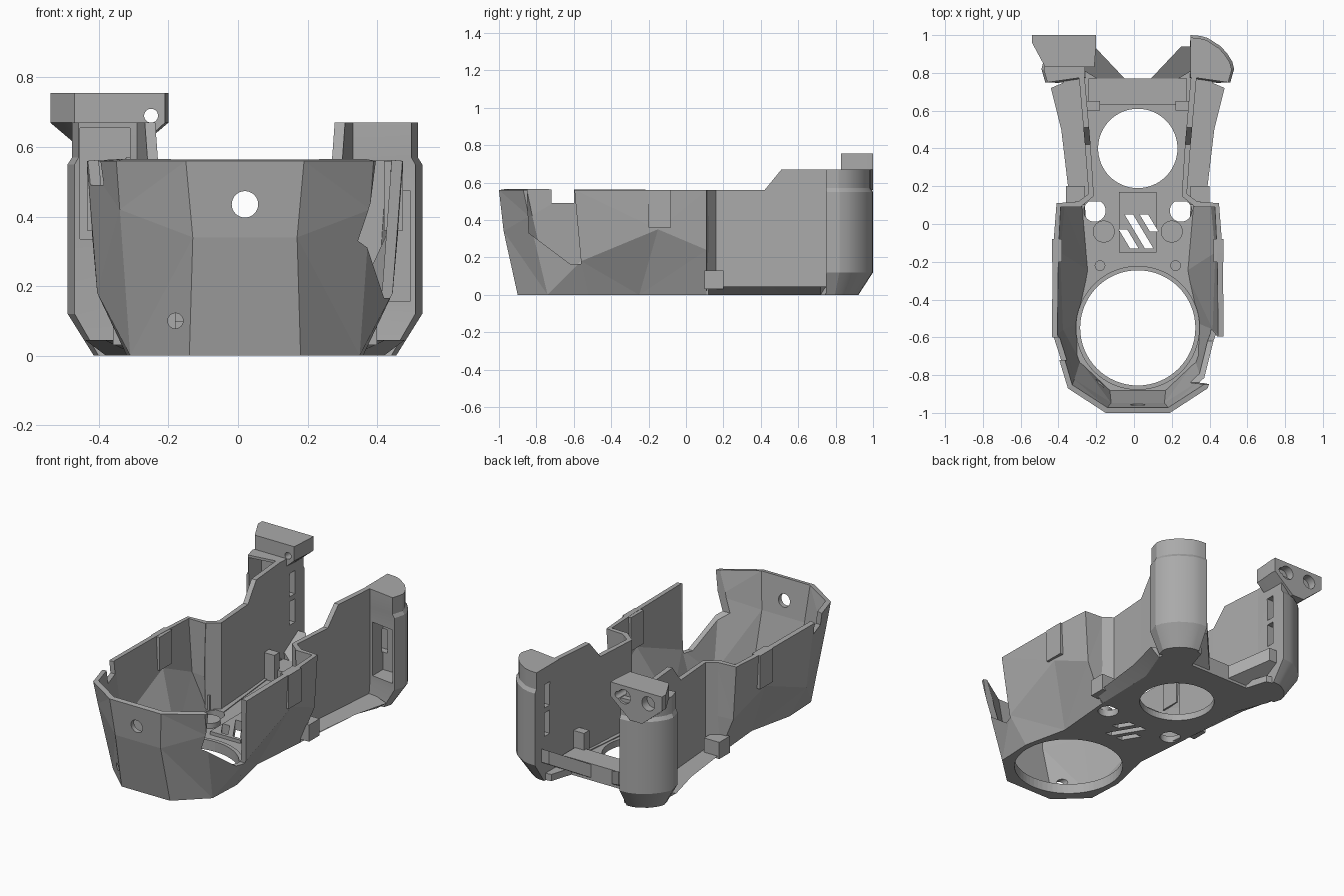
import bpy, bmesh, math
from mathutils import Vector

if "Cube" in bpy.data.objects:
    bpy.data.objects.remove(bpy.data.objects["Cube"])

AXIS = 0.02          # the shell's own centre line
WALL = 0.03
SIDES = (("left", 1), ("right", -1))

grey = bpy.data.materials.new("plain_grey")
grey.use_nodes = True
grey.diffuse_color = (0.4, 0.4, 0.4, 1)
grey.node_tree.nodes["Principled BSDF"].inputs["Base Color"].default_value = grey.diffuse_color


def finish(name, bm, fix_normals=True):
    if fix_normals:
        bmesh.ops.recalc_face_normals(bm, faces=bm.faces)
    mesh = bpy.data.meshes.new(name)
    bm.to_mesh(mesh)
    bm.free()
    mesh.materials.append(grey)
    obj = bpy.data.objects.new(name, mesh)
    bpy.context.collection.objects.link(obj)
    return obj


def loft(name, rings):
    """Closed solid through rings of equal length."""
    bm = bmesh.new()
    rows = [[bm.verts.new(p) for p in ring] for ring in rings]
    n = len(rows[0])
    for low, high in zip(rows, rows[1:]):
        for i in range(n):
            j = (i + 1) % n
            bm.faces.new((low[i], low[j], high[j], high[i]))
    bm.faces.new(rows[0][::-1])
    bm.faces.new(rows[-1])
    return finish(name, bm)


def prism(name, outline, axis, start, end):
    """Extrude a flat outline along the given axis."""
    def place(p, t):
        coords = list(p)
        coords.insert(axis, t)
        return coords
    return loft(name, [[place(p, t) for p in outline] for t in (start, end)])


def box(name, xs, ys, zs):
    corners = [(xs[0], ys[0]), (xs[1], ys[0]), (xs[1], ys[1]), (xs[0], ys[1])]
    return prism(name, corners, 2, *zs)


def disc(name, x, y, radius, axis, start, end, sides=48):
    ring = [(x + radius * math.cos(math.tau * i / sides),
             y + radius * math.sin(math.tau * i / sides)) for i in range(sides)]
    return prism(name, ring, axis, start, end)


def cut(target, *cutters):
    for cutter in cutters:
        cutter.hide_render = True
        cutter.hide_viewport = True
        cutter.display_type = 'WIRE'
        mod = target.modifiers.new("cut", 'BOOLEAN')
        mod.operation = 'DIFFERENCE'
        mod.solver = 'EXACT'
        mod.object = cutter


def shell(name, columns):
    """Thin faceted wall through columns of points, outside facing out."""
    bm = bmesh.new()
    grid = [[bm.verts.new(p) for p in col] for col in columns]
    for a, b in zip(grid, grid[1:]):
        for k in range(len(a) - 1):
            bm.faces.new((a[k], b[k], b[k + 1], a[k + 1]))
    bmesh.ops.triangulate(bm, faces=bm.faces)
    obj = finish(name, bm, False)
    mod = obj.modifiers.new("thickness", 'SOLIDIFY')
    mod.thickness = WALL
    mod.offset = -1
    return obj


def mirrored(column, s):
    return [(AXIS + s * x, y, z) for x, y, z in column]


def across(s, inner, outer):
    return sorted((AXIS + s * inner, AXIS + s * outer))


# Faceted front tub: bottom, crease and rim of each column
tub = [
    [(.16, -.9, 0), (.15, -.975, .34), (.17, -1, .56)],
    [(.33, -.74, 0), (.36, -.84, .42), (.37, -.87, .56)],
    [(.34, -.52, 0), (.425, -.56, .18), (.455, -.59, .56)],
    [(.28, -.25, 0), (.44, -.15, .35), (.45, -.15, .56)],
    [(.31, .11, 0), (.41, .11, .24), (.43, .11, .56)],
    [(.31, .12, 0), (.31, .12, .24), (.3, .12, .56)],
]
front_tub = shell("front_tub", [mirrored(c, -1) for c in tub[::-1]] + [mirrored(c, 1) for c in tub])
cut(front_tub,
    disc("nose_hole_cutter", AXIS, .435, .038, 1, -1.1, -.8),
    disc("drain_hole_cutter", -.18, .1, .022, 1, -1.1, -.6),
    prism("side_opening_cutter",
          [(-.85, .6), (-.84, .33), (-.62, .165), (-.56, .165), (-.6, .6)], 0, .2, .7),
    box("rim_notch_cutter", (-.7, -.2), (-.72, -.6), (.49, .6)))

# Upright rear side walls, ramping up towards the posts
wall_path = [(.32, .115, .56), (.26, .16, .56), (.28, .42, .56), (.288, .51, .67), (.315, .82, .67)]
ledge_low = [(.2, .12), (.31, .12), (.32, .51), (.4, .72), (.27, .8)]
ledge_high = [(.2, .12), (.36, .12), (.405, .5), (.46, .72), (.27, .8)]
for side, s in SIDES:
    columns = [[(x, y, .03), (x, y, top)] for x, y, top in wall_path]
    shell(side + "_rear_wall", [mirrored(c, s) for c in columns[::s]])
    loft(side + "_ledge", [mirrored([(x, y, z) for x, y in ring], s)
                           for ring, z in ((ledge_low, 0), (ledge_high, .045))])

# Rear posts with a rounded back, a front pocket and two slots on the inner face
post_outline = [(.28, .78), (.49, .75), (.51, .82), (.5, .86), (.475, .9),
                (.44, .94), (.37, .985), (.33, .996), (.28, 1)]
pivot = Vector((.26, .74))
pockets = {"left": (.155, .475), "right": (.335, .655)}
for side, s in SIDES:
    rings = []
    for z, factor in ((0, .7), (.12, 1), (.55, 1), (.57, .95), (.67, .95)):
        flat = [pivot + (Vector(p) - pivot) * factor for p in post_outline]
        rings.append(mirrored([(p.x, p.y, z) for p in flat], s))
    post = loft(side + "_rear_post", rings)
    cutters = [box(side + "_pocket_cutter", across(s, .33, .475), (.7, .87), pockets[side])]
    for name, low in (("lower", .26), ("upper", .43)):
        cutters.append(box(side + "_" + name + "_slot_cutter", across(s, .2, .36),
                           (.86, .91), (low, low + .14)))
    cut(post, *cutters)

    # Braces rising from the cross bar to the posts
    brace = [(.06, .76), (.2, .76), (.3, .82), (.3, .94), (.23, .94)]
    loft(side + "_brace", [mirrored([(x, y, (y - .76) * .6 + lift) for x, y in brace], s)
                           for lift in (.01, .09)])

    # Tabs at the tub's rear corners, clips on its flanks, stops by the bar
    box(side + "_corner_tab", across(s, .28, .38), (.1, .2), (.03, .13))
    box(side + "_rim_clip", across(s, .4, .455), (-.2, -.08), (.36, .56))
    box(side + "_bar_stop", across(s, .2, .29), (.6, .65), (.03, .2))

    # Round bosses on the floor
    disc(side + "_boss", AXIS + s * .18, -.04, .058, 2, .03, .07)
    disc(side + "_small_boss", AXIS + s * .2, -.22, .028, 2, .03, .07)

# Wedge head on the taller post, with two screw sockets
head = [(-.54, .755), (-.2, .755), (-.2, .67), (-.33, .56), (-.41, .56), (-.54, .67)]
post_head = loft("post_head", [
    [(min(max(x, -.47), -.21), .83, z) for x, z in head],
    [(x, .96, z) for x, z in head],
    [(x, 1, z) for x, z in head]])
cut(post_head,
    *[disc("socket_cutter", x, .69, .042, 1, .95, 1.1) for x in (-.45, -.29)],
    disc("screw_hole_cutter", -.25, .69, .02, 1, .7, 1.1),
    box("head_pocket_cutter", (-.455, -.31), (.7, .87), (.5, .655)))

# Floor plate following the lower edge of the walls
half = [c[0][:2] for c in tub[:-1]] + ledge_low[2:4] + [(.38, .84), (.29, .91), (.24, .9), (.2, .77)]
outline = [(AXIS + x, y) for x, y in half] + [(AXIS - x, y) for x, y in half[::-1]]
floor = prism("floor_plate", outline, 2, 0, .04)

# Round openings and slanted vent slots
cutters = [disc("front_opening_cutter", AXIS, -.55, .305, 2, -.1, .3, 64),
           disc("rear_opening_cutter", AXIS, .4, .21, 2, -.1, .3, 64)]
for side, s in SIDES:
    cutters.append(disc(side + "_round_cutter", AXIS + s * .228, .07, .058, 2, -.1, .1))
vents = []
for x, low, high in ((-.08, -.13, -.03), (-.05, -.13, .05), (.03, -.04, .05)):
    shift = (high - low) * .6
    slot = [(x, high), (x + .045, high), (x + .045 + shift, low), (x + shift, low)]
    vents.append(prism("vent_cutter", slot, 2, -.1, .2))
cut(floor, *cutters, *vents)

# Raised tray around the vents, and the rear cross bar
tray = box("vent_tray", (AXIS - .1, AXIS + .1), (-.15, .17), (.03, .06))
cut(tray, *vents)
box("rear_cross_bar", (AXIS - .26, AXIS + .26), (.63, .77), (.02, .1))

# Collar round the large opening
collar = disc("opening_collar", AXIS, -.55, .328, 2, .02, .06, 64)
cut(collar, cutters[0])

# Smooth the round parts only; the walls stay faceted
bpy.ops.object.select_all(action='DESELECT')
for obj in bpy.context.collection.objects:
    if obj.type == 'MESH' and not obj.hide_render and not obj.name.endswith(("tub", "wall")):
        obj.select_set(True)
        bpy.context.view_layer.objects.active = obj
bpy.ops.object.shade_smooth_by_angle(angle=math.radians(25))
